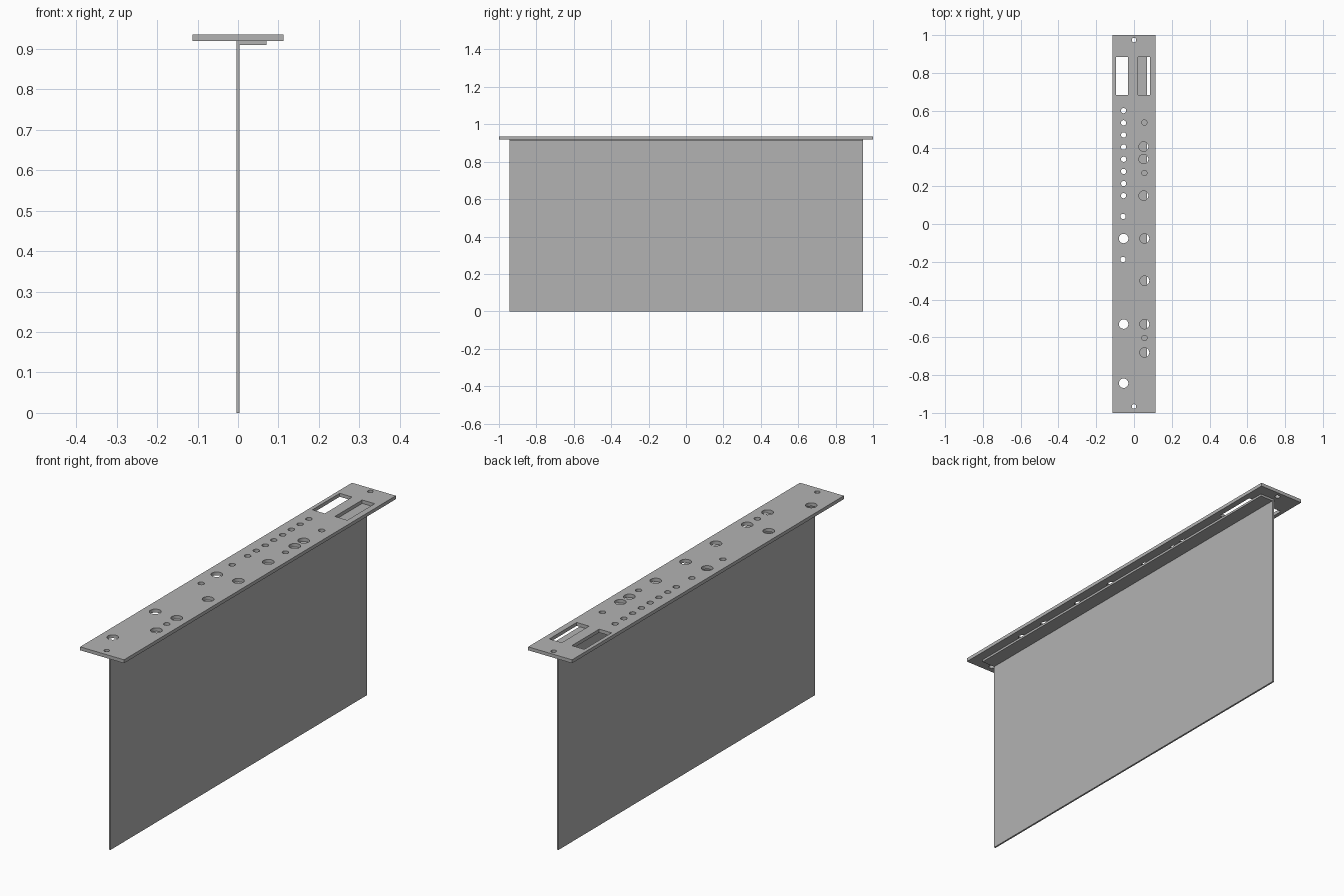
import bpy
import bmesh
from mathutils import Matrix, Vector

default_cube = bpy.data.objects.get("Cube")
if default_cube:
    bpy.data.objects.remove(default_cube, do_unlink=True)

grey = bpy.data.materials.new("plain_grey")
grey.use_nodes = True
colour = (0.45, 0.45, 0.45, 1)
grey.diffuse_color = colour
grey.node_tree.nodes["Principled BSDF"].inputs["Base Color"].default_value = colour


def add_box(bm, low, high):
    low, high = Vector(low), Vector(high)
    place = Matrix.Translation((low + high) / 2) @ Matrix.Diagonal((*(high - low), 1))
    bmesh.ops.create_cube(bm, size=1, matrix=place)


def add_hole(bm, x, y, radius):
    bmesh.ops.create_cone(bm, cap_ends=True, segments=32, radius1=radius, radius2=radius,
                          depth=0.1, matrix=Matrix.Translation((x, y, PLATE_TOP)))


def make_object(name, bm):
    mesh = bpy.data.meshes.new(name)
    bm.to_mesh(mesh)
    bm.free()
    mesh.materials.append(grey)
    obj = bpy.data.objects.new(name, mesh)
    bpy.context.collection.objects.link(obj)
    return obj


def make_box(name, low, high):
    bm = bmesh.new()
    add_box(bm, low, high)
    return make_object(name, bm)


PLATE_BASE, PLATE_TOP = 0.92, 0.936
HALF_WIDTH, BOARD_END = 0.113, 0.945
SMALL, LARGE = 0.014, 0.025
COLUMN = 0.055

# Upright board, mounting strip under the plate, and the face plate
make_box("upright_board", (-0.004, -BOARD_END, 0), (0.004, BOARD_END, PLATE_BASE))
make_box("mounting_strip", (0.004, -BOARD_END, 0.91), (0.07, BOARD_END, PLATE_BASE))
plate = make_box("face_plate", (-HALF_WIDTH, -1, PLATE_BASE), (HALF_WIDTH, 1, PLATE_TOP))

# Cutter for all openings in the face plate
bm = bmesh.new()
for left_edge in (-0.095, 0.021):
    add_box(bm, (left_edge, 0.683, 0.9), (left_edge + 0.064, 0.884, 1))

# Evenly spaced row of small holes
for i in range(8):
    add_hole(bm, -COLUMN, 0.6 - i * 0.0643, SMALL)

# Remaining holes, grouped by column and size
groups = (
    (-COLUMN - 0.003, SMALL, (0.04, -0.188)),
    (-COLUMN, LARGE, (-0.077, -0.53, -0.843)),
    (COLUMN, SMALL, (0.537, 0.27, -0.603)),
    (COLUMN - 0.004, LARGE, (0.41, 0.344, 0.15)),
    (COLUMN + 0.001, LARGE, (-0.077, -0.3, -0.53, -0.68)),
    (0, SMALL - 0.002, (0.974, -0.966)),
)
for x, radius, positions in groups:
    for y in positions:
        add_hole(bm, x, y, radius)
cutter = make_object("plate_cutter", bm)
cutter.hide_render = True

# Cut the openings and discard the cutter
cut = plate.modifiers.new("openings", "BOOLEAN")
cut.operation = "DIFFERENCE"
cut.solver = "EXACT"
cut.object = cutter
bpy.context.view_layer.objects.active = plate
plate.select_set(True)
bpy.ops.object.modifier_apply(modifier=cut.name)
bpy.data.objects.remove(cutter, do_unlink=True)
bpy.ops.object.shade_smooth_by_angle()
